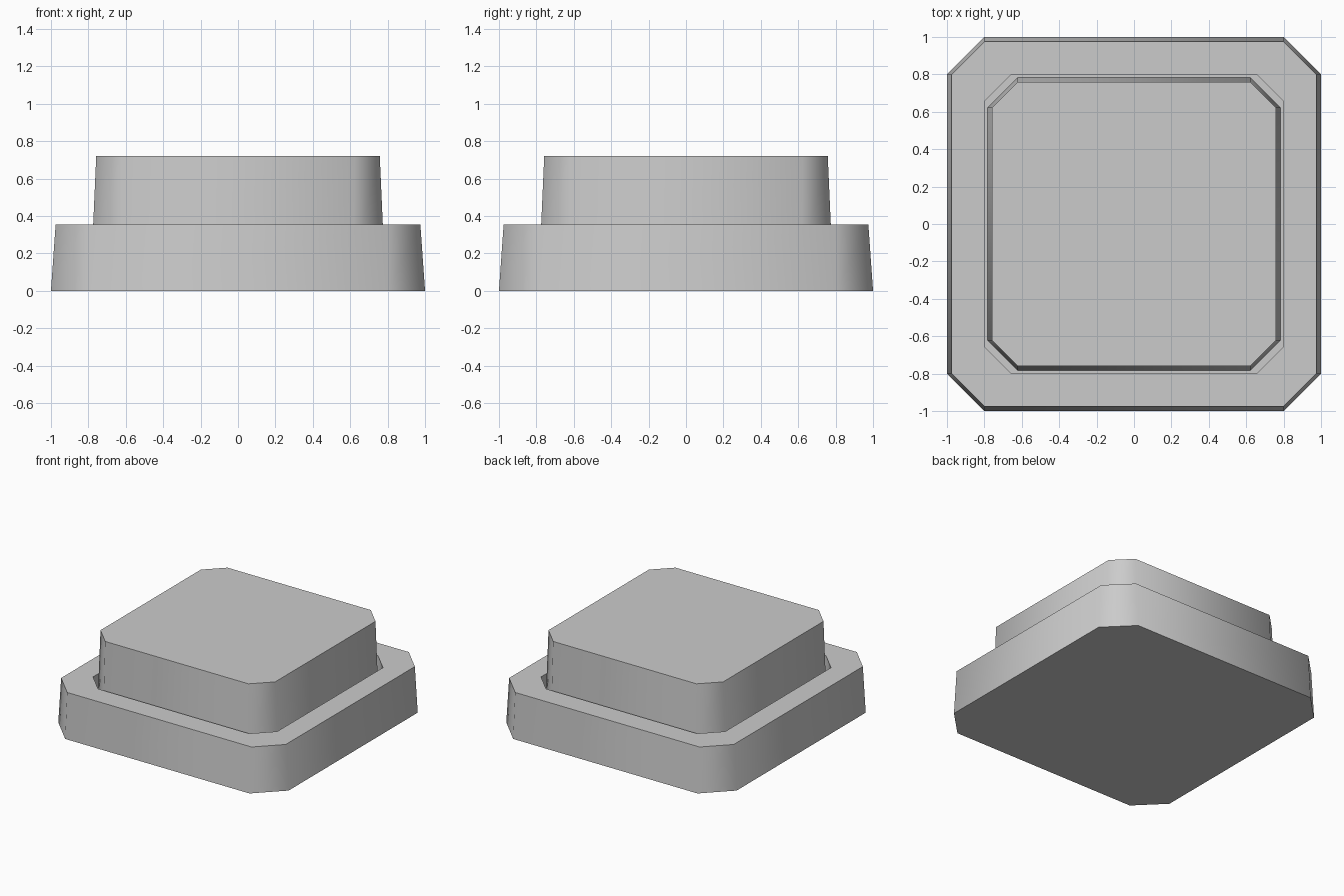
import bpy, bmesh, math

cube = bpy.data.objects.get("Cube")
if cube:
    bpy.data.objects.remove(cube, do_unlink=True)

# Single plain grey
grey = bpy.data.materials.new("plain_grey")
colour = (0.6, 0.6, 0.6, 1)
grey.diffuse_color = colour
grey.use_nodes = True
grey.node_tree.nodes["Principled BSDF"].inputs["Base Color"].default_value = colour


def octagon(half, flat, z):
    """Square outline with cut corners; flat is the half length of a straight side."""
    quarter = [(half, -flat), (half, flat)]
    points = []
    for _ in range(4):
        points += [(x, y, z) for x, y in quarter]
        quarter = [(-y, x) for x, y in quarter]
    return points


def loft(name, sections):
    """Bridge a stack of cut-corner outlines and cap both ends."""
    bm = bmesh.new()
    rings = [[bm.verts.new(p) for p in octagon(*s)] for s in sections]
    for low, high in zip(rings, rings[1:]):
        for i in range(len(low)):
            j = (i + 1) % len(low)
            bm.faces.new((low[i], low[j], high[j], high[i]))
    bm.faces.new(rings[0][::-1])
    bm.faces.new(rings[-1])
    bmesh.ops.recalc_face_normals(bm, faces=bm.faces)
    mesh = bpy.data.meshes.new(name)
    bm.to_mesh(mesh)
    bm.free()
    mesh.materials.append(grey)
    obj = bpy.data.objects.new(name, mesh)
    bpy.context.collection.objects.link(obj)
    bpy.ops.object.select_all(action='DESELECT')
    obj.select_set(True)
    bpy.context.view_layer.objects.active = obj
    bpy.ops.object.shade_smooth_by_angle(angle=math.radians(60))
    return obj


RIM, FLOOR, TOP = 0.355, 0.18, 0.72

# Tapered base with a straight-walled recess
loft("base", [(1.0, 0.8, 0), (0.975, 0.8, RIM),
              (0.8, 0.655, RIM), (0.8, 0.655, FLOOR)])

# Tapered push button standing in the recess
loft("button", [(0.782, 0.622, FLOOR), (0.758, 0.622, TOP)])
